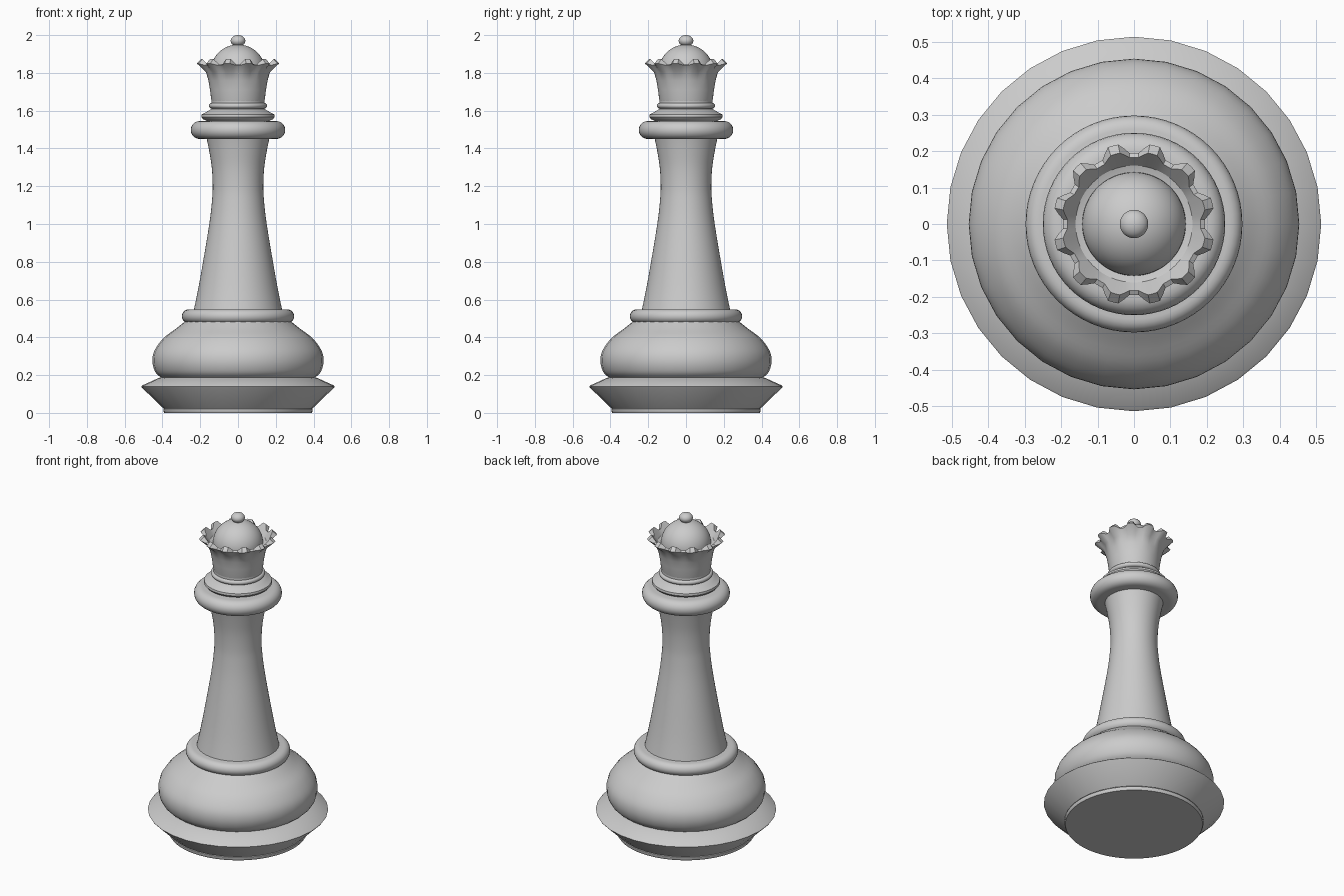
import bpy, math

if "Cube" in bpy.data.objects:
    bpy.data.objects.remove(bpy.data.objects["Cube"])

mat = bpy.data.materials.new("light grey")
mat.diffuse_color = (0.6, 0.6, 0.6, 1)
mat.use_nodes = True
mat.node_tree.nodes["Principled BSDF"].inputs["Base Color"].default_value = mat.diffuse_color


def finish(name, verts, faces, angle):
    me = bpy.data.meshes.new(name)
    me.from_pydata(verts, [], faces)
    me.materials.append(mat)
    ob = bpy.data.objects.new(name, me)
    bpy.context.collection.objects.link(ob)
    bpy.ops.object.select_all(action='DESELECT')
    ob.select_set(True)
    bpy.context.view_layer.objects.active = ob
    bpy.ops.object.shade_smooth_by_angle(angle=math.radians(angle))
    return ob


def lathe(name, rings, n, angle=35, caps=True):
    """rings: list of (r, z) or functions of the angle giving (r, z), bottom to top."""
    verts, faces = [], []
    for ring in rings:
        for i in range(n):
            a = 2 * math.pi * i / n
            r, z = ring(a) if callable(ring) else ring
            verts.append((r * math.cos(a), r * math.sin(a), z))
    for j in range(len(rings) - 1):
        for i in range(n):
            k = (i + 1) % n
            faces.append((j * n + i, j * n + k, (j + 1) * n + k, (j + 1) * n + i))
    if caps:
        faces.append(tuple(reversed(range(n))))
        faces.append(tuple(range((len(rings) - 1) * n, len(rings) * n)))
    return finish(name, verts, faces, angle)


def spline(pts, steps=4):
    """Smooth Catmull-Rom curve through the profile points."""
    p = [pts[0]] + pts + [pts[-1]]
    out = []
    for i in range(1, len(p) - 2):
        for s in range(steps):
            t = s / steps
            out.append(tuple(0.5 * (2 * b + (c - a) * t + (2 * a - 5 * b + 4 * c - d) * t * t
                                    + (3 * b - a - 3 * c + d) * t ** 3)
                             for a, b, c, d in zip(*p[i - 1:i + 3])))
    return out + [pts[-1]]


def bullnose(r_in, r_out, z0, z1, steps=10):
    """Half-round ring profile."""
    h, zc = (z1 - z0) / 2, (z0 + z1) / 2
    d = min(h, r_out - r_in)
    return [(r_out - d + d * math.cos(t), zc + h * math.sin(t))
            for t in [math.pi * (k / steps - 0.5) for k in range(steps + 1)]]


def ball(rx, rz, zc, start):
    a0 = math.radians(start)
    return [(max(rx * math.cos(t), 0.0005), zc + rz * math.sin(t))
            for t in [a0 + (math.pi / 2 - a0) * k / 16 for k in range(17)]]


# base and body
lathe("foot", [(0.39, 0), (0.395, 0.008), (0.395, 0.02), (0.39, 0.025)], 64)
lathe("base_flare", [(0.395, 0.024), (0.51, 0.135), (0.513, 0.14), (0.508, 0.145),
                     (0.42, 0.185), (0.40, 0.19)], 32)
lathe("belly", spline([(0.405, 0.185), (0.437, 0.215), (0.453, 0.27), (0.442, 0.33),
                       (0.395, 0.395), (0.33, 0.445), (0.28, 0.485)]), 32)
lathe("lower_ring", bullnose(0.2, 0.297, 0.475, 0.548), 64)
lathe("shaft", spline([(0.235, 0.54), (0.212, 0.65), (0.185, 0.8), (0.152, 1.0), (0.138, 1.12),
                       (0.134, 1.2), (0.139, 1.3), (0.155, 1.4), (0.17, 1.47)]), 64)

# collars
lathe("large_collar", bullnose(0.1, 0.25, 1.45, 1.545), 64)
lathe("middle_collar", [(0.15, 1.54), (0.185, 1.555), (0.194, 1.567), (0.192, 1.58),
                        (0.165, 1.594), (0.14, 1.61)], 64)
lathe("small_collar", bullnose(0.1, 0.154, 1.612, 1.64), 64)
lathe("neck", [(0.14, 1.58), (0.14, 1.66)], 64)

# scalloped crown: w is 1 on the points, 0 in the notches
POINTS = 12


def wave(low, high):
    def ring(a):
        w = min(1, max(0, 0.5 - 0.9 * math.cos(POINTS * a)))
        return tuple(l + (h - l) * w for l, h in zip(low, high))
    return ring


lathe("crown", [(0.138, 1.645), (0.142, 1.66), (0.148, 1.71), (0.157, 1.76),
                wave((0.169, 1.805), (0.173, 1.805)),
                wave((0.195, 1.84), (0.222, 1.85)),
                wave((0.182, 1.847), (0.198, 1.873)),
                (0.16, 1.82), (0.13, 1.81)], POINTS * 8, 30)

# dome and finial
lathe("dome", ball(0.142, 0.135, 1.815, -10), 64)
lathe("finial_ball", ball(0.039, 0.03, 1.97, -85), 32)
